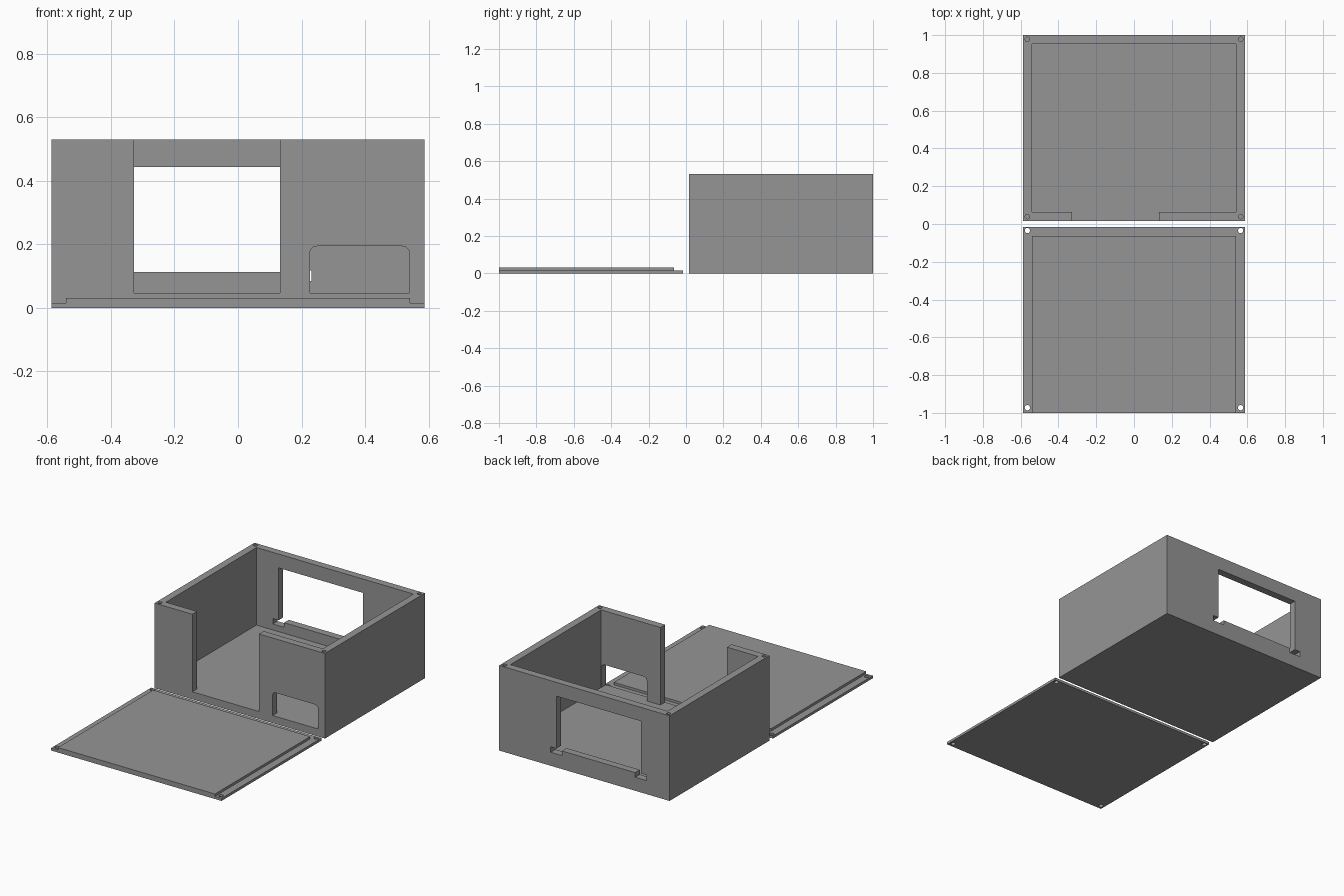
import bpy, bmesh, math
from mathutils import Vector

if "Cube" in bpy.data.objects:
    bpy.data.objects.remove(bpy.data.objects["Cube"])

grey = bpy.data.materials.new("plastic grey")
grey.diffuse_color = (0.3, 0.3, 0.3, 1)
grey.use_nodes = True
grey.node_tree.nodes["Principled BSDF"].inputs["Base Color"].default_value = grey.diffuse_color


def prism(name, pts, start, move):
    """Extrude a polygon: pts are 2D, start maps them to 3D, move is the sweep."""
    bm = bmesh.new()
    face = bm.faces.new([bm.verts.new(start(*p)) for p in pts])
    new = bmesh.ops.extrude_face_region(bm, geom=[face])["geom"]
    bmesh.ops.translate(bm, vec=Vector(move),
                        verts=[v for v in new if isinstance(v, bmesh.types.BMVert)])
    bmesh.ops.recalc_face_normals(bm, faces=bm.faces)
    me = bpy.data.meshes.new(name)
    bm.to_mesh(me)
    bm.free()
    me.materials.append(grey)
    ob = bpy.data.objects.new(name, me)
    bpy.context.collection.objects.link(ob)
    return ob


def upright(name, pts, y0, y1):
    return prism(name, pts, lambda x, z: (x, y0, z), (0, y1 - y0, 0))


def flat(name, pts, z0, z1):
    return prism(name, pts, lambda x, y: (x, y, z0), (0, 0, z1 - z0))


def rect(a0, a1, b0, b1):
    return [(a0, b0), (a1, b0), (a1, b1), (a0, b1)]


def circle(cx, cy, r, n=24):
    return [(cx + r * math.cos(2 * math.pi * i / n), cy + r * math.sin(2 * math.pi * i / n))
            for i in range(n)]


def cut(ob, cutter):
    mod = ob.modifiers.new("cut", "BOOLEAN")
    mod.operation, mod.solver, mod.object = "DIFFERENCE", "EXACT", cutter
    bpy.context.view_layer.objects.active = ob
    bpy.ops.object.modifier_apply(modifier=mod.name)
    bpy.data.objects.remove(cutter)


W, H, GAP = 0.587, 0.53, 0.017      # half width, height, half gap between parts
WALL, FLOOR = 0.046, 0.047
IN = W - WALL
HOLE = 0.0225                       # screw hole inset

# Open enclosure: solid block, hollowed out
box = flat("enclosure", rect(-W, W, GAP, 1), 0, H)
cut(box, flat("cavity", rect(-IN, IN, GAP + WALL, 1 - WALL), FLOOR, H + 0.1))

# Tall gap in the front wall
cut(box, upright("front_gap", rect(-0.327, 0.132, FLOOR, H + 0.1), -0.1, 0.2))

# Small port with rounded top corners
x0, x1, top, r = 0.226, 0.539, 0.194, 0.022
port = [(x0, FLOOR), (x1, FLOOR)]
for cx, a0 in ((x1 - r, 0), (x0 + r, 90)):
    for i in range(7):
        a = math.radians(a0 + 15 * i)
        port.append((cx + r * math.cos(a), top - r + r * math.sin(a)))
cut(box, upright("front_port", port, -0.1, 0.2))

# Rear window with a notch at each lower corner
c, half, n0, n1 = -0.098, 0.291, 0.252, 0.33
z0, z1, nb, nt = 0.113, 0.444, 0.084, 0.118
right = [(n0, z0), (n0, nb), (n1, nb), (n1, nt), (half, nt), (half, z1)]
window = [(c + x, z) for x, z in right] + [(c - x, z) for x, z in reversed(right)]
cut(box, upright("rear_window", window, 0.8, 1.1))

# Blind screw holes in the wall corners
for sx in (-1, 1):
    for y in (GAP + HOLE, 1 - HOLE):
        cut(box, flat("screw_hole", circle(sx * (W - HOLE), y, 0.012), H - 0.1, H + 0.1))

# Lid: base plate with a raised panel that runs out to the front edge
z_base, z_top = 0.016, 0.031
step = [(-W, 0), (W, 0), (W, z_base), (IN, z_base), (IN, z_top),
        (-IN, z_top), (-IN, z_base), (-W, z_base)]
lid = upright("lid", step, -1, -GAP)
cut(lid, flat("rear_step", rect(-W - 0.1, W + 0.1, -GAP - WALL, 0.1), z_base, 0.1))

# Through holes in the lid corners
for sx in (-1, 1):
    for y in (-GAP - HOLE + 0.005, -1 + HOLE + 0.005):
        cut(lid, flat("lid_hole", circle(sx * (W - HOLE), y, 0.014), -0.1, 0.1))

# Smooth only the curved walls
for ob in (box, lid):
    bpy.ops.object.select_all(action="DESELECT")
    ob.select_set(True)
    bpy.context.view_layer.objects.active = ob
    bpy.ops.object.shade_smooth_by_angle(angle=math.radians(30))
